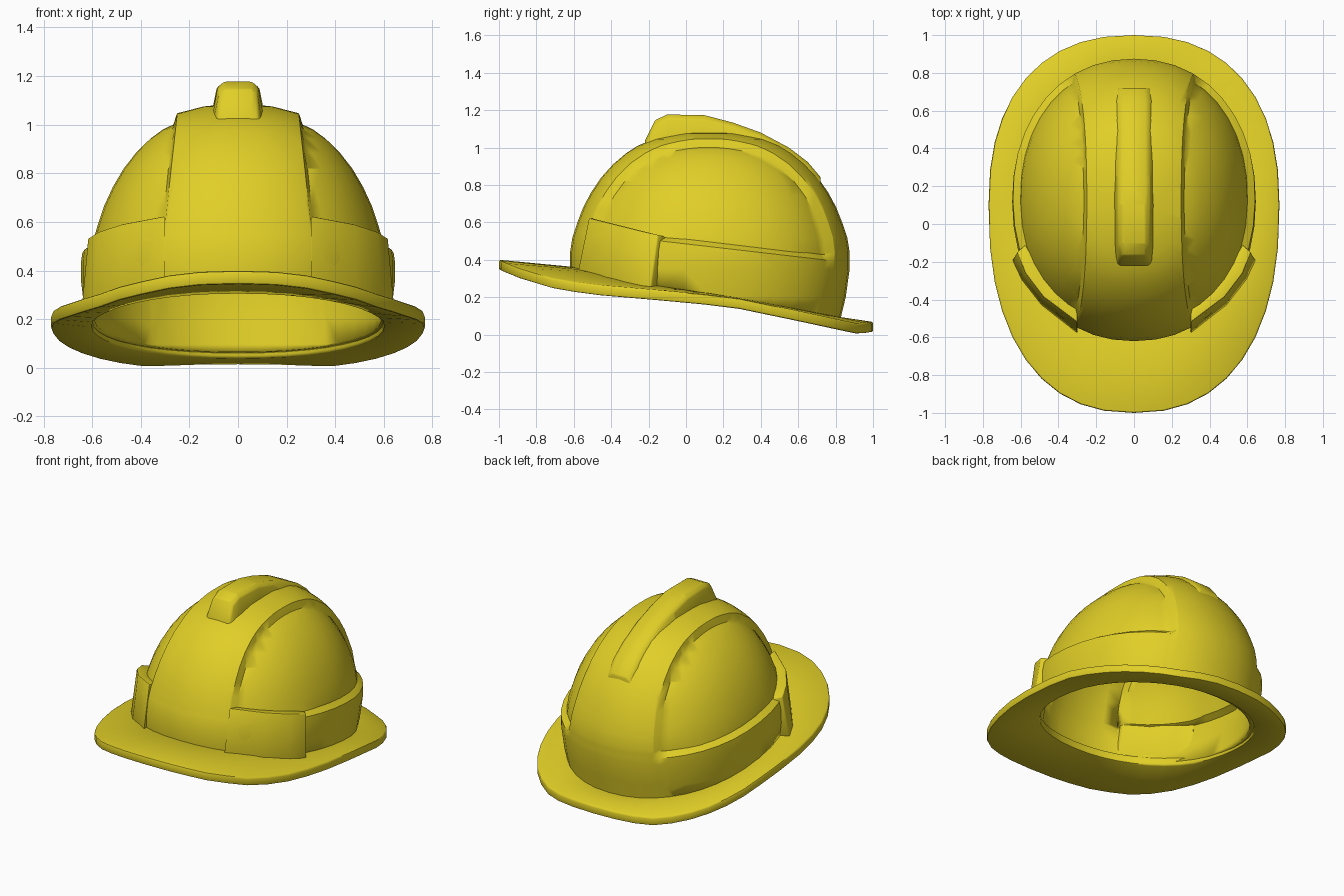
import bpy, bmesh, math
from mathutils import Vector

if "Cube" in bpy.data.objects:
    bpy.data.objects.remove(bpy.data.objects["Cube"])

yellow = bpy.data.materials.new("safety_yellow")
yellow.diffuse_color = (0.75, 0.62, 0.02, 1)
yellow.use_nodes = True
yellow.node_tree.nodes["Principled BSDF"].inputs["Base Color"].default_value = yellow.diffuse_color


def interp(table, v):
    """Piecewise linear lookup in a list of (key, value)."""
    for (a, p), (b, q) in zip(table, table[1:]):
        if v <= b:
            return p + (q - p) * max(0, v - a) / (b - a)
    return table[-1][1]


def oval(a, front, back, cy, n, t):
    """Point on an egg-shaped superellipse."""
    c, s = math.cos(t), math.sin(t)
    b = back if s > 0 else front
    x = a * math.copysign(abs(c) ** (2 / n), c)
    return x, cy + b * math.copysign(abs(s) ** (2 / n), s)


def loft(rings, close=False, caps=False):
    """Bridge equal-length closed rings of points."""
    bm = bmesh.new()
    vs = [[bm.verts.new(p) for p in r] for r in rings]
    n = len(vs[0])
    for a, b in zip(vs, vs[1:] + (vs[:1] if close else [])):
        for i in range(n):
            j = (i + 1) % n
            bm.faces.new((a[i], a[j], b[j], b[i]))
    if caps:
        bm.faces.new(vs[0])
        bm.faces.new(vs[-1])
    return bm, vs


def finish(bm, name, bevel=0, angle=40):
    bmesh.ops.recalc_face_normals(bm, faces=bm.faces)
    if bevel:
        edges = [e for e in bm.edges if e.calc_face_angle(0) > math.radians(38)]
        bmesh.ops.bevel(bm, geom=edges, offset=bevel, segments=2, profile=0.5,
                        affect='EDGES', clamp_overlap=True)
    me = bpy.data.meshes.new(name)
    bm.to_mesh(me)
    bm.free()
    me.materials.append(yellow)
    ob = bpy.data.objects.new(name, me)
    bpy.context.collection.objects.link(ob)
    bpy.ops.object.select_all(action='DESELECT')
    ob.select_set(True)
    bpy.context.view_layer.objects.active = ob
    bpy.ops.object.shade_smooth_by_angle(angle=math.radians(angle))
    return ob


SEG = 40
angles = [2 * math.pi * (i + 0.5) / SEG + math.pi / SEG for i in range(SEG)]

# Shell: stacked rings following the dome profile (height, radius factor)
profile = [(0.0, .92), (.09, .937), (.2, .972), (.35, 1.0), (.44, 1.0), (.52, .983),
           (.6, .947), (.68, .905), (.76, .848), (.84, .775), (.91, .69), (.97, .595),
           (1.01, .51), (1.045, .40), (1.075, .22)]
rings = []
for z, r in profile:
    ring = []
    for t in angles:
        x, y = oval(.645, .74, .755, .12, 2.15, t)
        ring.append((x * r, .12 + (y - .12) * r, z))
    rings.append(ring)
bm, vs = loft(rings)
top = bm.verts.new((0, .12, 1.09))
for i in range(SEG):
    bm.faces.new((vs[-1][i], vs[-1][(i + 1) % SEG], top))


def cut(co, no, clear=False):
    bmesh.ops.bisect_plane(bm, geom=bm.verts[:] + bm.edges[:] + bm.faces[:], dist=1e-4,
                           plane_co=co, plane_no=no, clear_inner=clear)


# tilted lower rim of the shell
cut(Vector((0, -.15, .235)), Vector((0, .18, 1)).normalized(), True)

# Side panels: cut their borders, then sink everything inside
W, DEPTH = .03, .036
band_no = Vector((0, .115, 1)).normalized()
band_co = Vector((0, 0, .485))
for off in (0, W):
    cut(band_co + band_no * off, band_no)
side = {}
for s in (1, -1):
    no = Vector((s, 0, .11)).normalized()
    co = Vector((s * .25, 0, 1.045))
    side[s] = (co, no)
    for off in (0, W):
        cut(co + no * off, no)
bmesh.ops.recalc_face_normals(bm, faces=bm.faces)
if max(bm.faces, key=lambda f: f.calc_center_median().z).normal.z < 0:
    bmesh.ops.reverse_faces(bm, faces=bm.faces)
bm.normal_update()
moves = []
for v in bm.verts:
    co, no = side[1 if v.co.x > 0 else -1]
    d = min((v.co - co).dot(no), (v.co - band_co).dot(band_no))
    if d > 0:
        moves.append((v, v.normal * DEPTH * min(1, d / W)))
for v, m in moves:
    v.co -= m
shell = finish(bm, "shell", angle=45)
if max(shell.data.polygons, key=lambda p: p.center.z).normal.z < 0:
    shell.data.flip_normals()
sol = shell.modifiers.new("wall", 'SOLIDIFY')
sol.thickness = .035
sol.offset = -1

# Brim: ring between the shell foot and the swept outer edge
edge_top = [(-1, .40), (-.9, .358), (-.7, .297), (-.5, .267), (0, .225), (.25, .2),
            (.6, .127), (.93, .056), (1, .068)]
foot_top = [(-.62, .37), (-.15, .268), (.25, .202), (.87, .085)]
TH = .055
loops = [[], [], [], []]
for t in angles:
    x, y = oval(.77, 1.1, .9, .1, 2.35, t)
    u, w = oval(.60, .69, .70, .12, 2.15, t)
    z, q = interp(edge_top, y), interp(foot_top, w)
    for k, p in enumerate([(x, y, z), (u, w, q), (u, w, q - TH), (x, y, z - TH)]):
        loops[k].append(p)
bm, vs = loft(loops, close=True)
finish(bm, "brim", bevel=.01)

# Crown ridge: tapered rib running from the front of the crown to the back
spine = [(-.22, 1.04, .95), (-.165, 1.15, .9), (-.1, 1.18, .95), (.1, 1.176, 1), (.25, 1.137, 1),
         (.4, 1.083, 1), (.55, 1.003, 1), (.65, .927, 1), (.72, .845, .9)]
sections = []
for y, z, w in spine:
    zb = min(z - .1, 1.0)
    half = [(.118, zb), (.088, z - .025), (.06, z - .003)]
    sections.append([(x * w, y, h) for x, h in half] + [(-x * w, y, h) for x, h in half[::-1]])
bm, vs = loft(sections, caps=True)
finish(bm, "crown_ridge", bevel=.008, angle=50)

# Side blocks: curved pads on the front corners (outer low, outer high, inner high, inner low)
plan = [((.3, -.58), (.3, -.52), (.3, -.445), (.3, -.52)),
        ((.49, -.43), (.48, -.385), (.42, -.345), (.44, -.405)),
        ((.595, -.295), (.575, -.26), (.52, -.2), (.53, -.27)),
        ((.645, -.19), (.618, -.15), (.575, -.11), (.585, -.15))]
for s, name in ((1, "right_block"), (-1, "left_block")):
    sections = []
    for section in plan:
        ring = []
        for k, (x, y) in enumerate(section):
            z = .53 - .25 * (y + .14) if k in (1, 2) else interp(foot_top, y) - .03
            ring.append((s * x, y, z))
        sections.append(ring)
    bm, vs = loft(sections, caps=True)
    finish(bm, name, bevel=.007)
